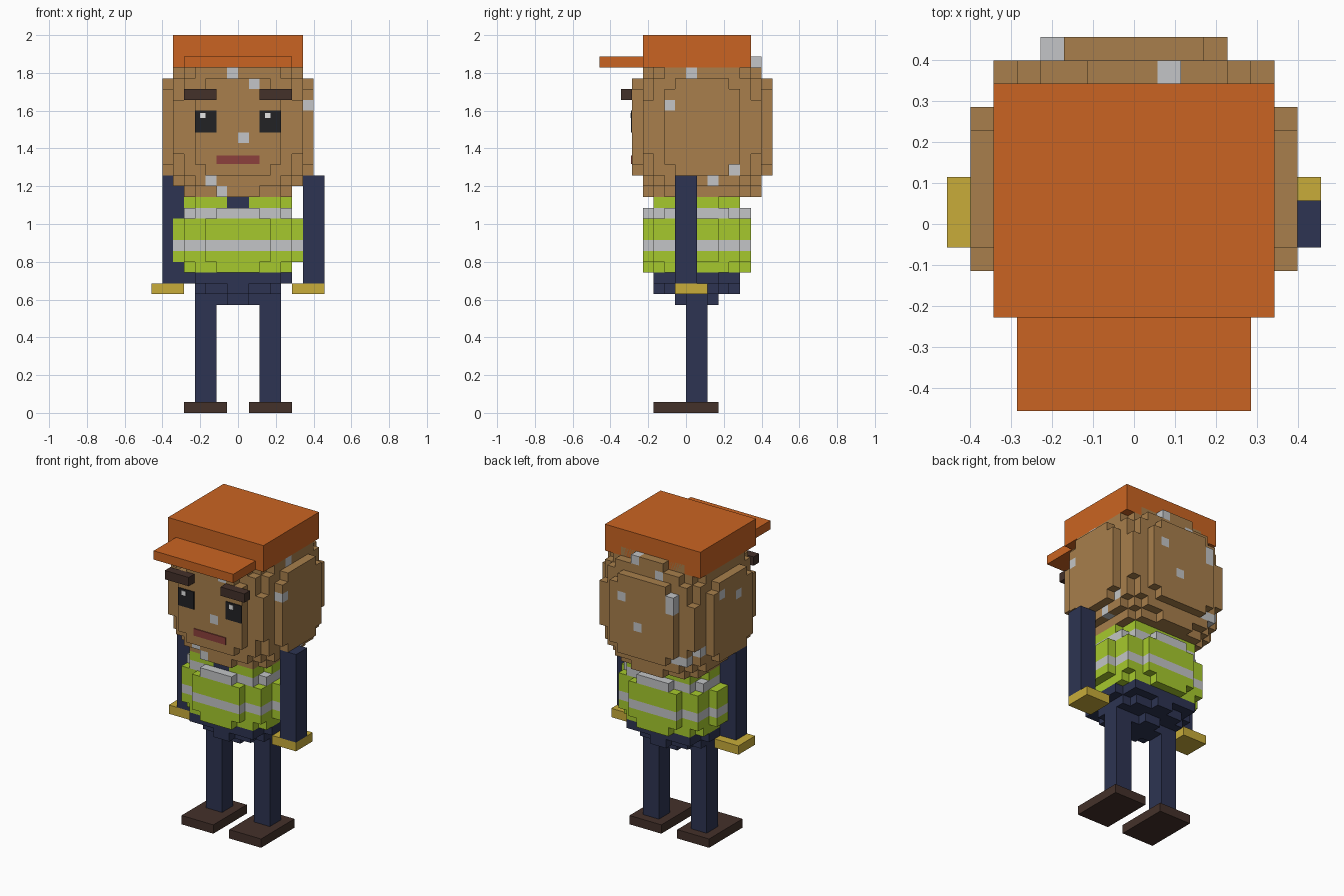
import bpy, bmesh, math
from mathutils import Vector

if "Cube" in bpy.data.objects:
    bpy.data.objects.remove(bpy.data.objects["Cube"], do_unlink=True)

U = 2 / 35  # edge of one block


def material(name, r, g, b):
    col = [((c / 255 + 0.055) / 1.055) ** 2.4 for c in (r, g, b)] + [1]
    m = bpy.data.materials.new(name)
    m.use_nodes = True
    m.diffuse_color = col
    m.node_tree.nodes["Principled BSDF"].inputs["Base Color"].default_value = col
    return m


ORANGE = material("cap orange", 202, 100, 34)
SKIN = material("skin tan", 168, 127, 76)
GREY = material("light grey", 195, 197, 199)
LIME = material("vest lime", 166, 201, 45)
NAVY = material("navy cloth", 45, 52, 82)
GOLD = material("glove yellow", 200, 172, 58)
BROWN = material("dark brown", 68, 49, 42)
BLACK = material("eye black", 34, 34, 37)
RED = material("mouth red", 140, 64, 60)
WHITE = material("eye white", 232, 232, 232)


def finish(name, bm, mats):
    mesh = bpy.data.meshes.new(name)
    bm.to_mesh(mesh)
    bm.free()
    for m in mats:
        mesh.materials.append(m)
    obj = bpy.data.objects.new(name, mesh)
    bpy.context.collection.objects.link(obj)
    return obj


def box(name, mat, x, y, z):
    """Box given by its block ranges along each axis."""
    bm = bmesh.new()
    bmesh.ops.create_cube(bm, size=1)
    for v in bm.verts:
        v.co = [U * (r[0] if c < 0 else r[1]) for c, r in zip(v.co, (x, y, z))]
    return finish(name, bm, [mat])


def pair(name, mat, x, y, z):
    box("left_" + name, mat, x, y, z)
    box("right_" + name, mat, (-x[1], -x[0]), y, z)


def block_blob(name, centre, radii, power, z_range, mats, colour):
    """Rounded solid made of blocks; colour(x, y, z) picks the slot of a block."""
    def inside(p):
        if not z_range[0] <= p[2] < z_range[1]:
            return False
        return sum(abs((i + 0.5 - c) / r) ** power
                   for i, c, r in zip(p, centre, radii)) <= 1

    bm = bmesh.new()
    verts = {}

    def corner(co):
        key = tuple(round(c) for c in co)
        if key not in verts:
            verts[key] = bm.verts.new(Vector(key) * U)
        return verts[key]

    span = range(-9, 10)
    cells = {(x, y, z) for x in span for y in span for z in range(*z_range)
             if inside((x, y, z))}
    for cell in sorted(cells):
        mid = Vector(cell) + Vector((0.5, 0.5, 0.5))
        for axis in range(3):
            for sign in (-1, 1):
                n = Vector((0, 0, 0))
                n[axis] = sign
                if tuple(round(a + b) for a, b in zip(cell, n)) in cells:
                    continue
                a = Vector((0, 0, 0))
                a[(axis + 1) % 3] = 0.5
                b = n.cross(a)
                m = mid + n / 2
                f = bm.faces.new([corner(m + p) for p in (a + b, b - a, -a - b, a - b)])
                f.material_index = colour(*cell)
    bmesh.ops.recalc_face_normals(bm, faces=bm.faces)
    return finish(name, bm, mats)


# Head with scattered pale specks
SPECKS = {"front": [(-1, 31), (1, 30), (0, 25), (-3, 21), (-2, 20)],
          "back": [(1, 32), (-2, 31), (2, 28), (0, 25), (-4, 29), (-4, 28), (-4, 22)],
          "left": [(0, 31), (-2, 28), (4, 22), (2, 21)],
          "right": [(3, 29), (0, 28), (5, 23), (6, 22)]}


def head_colour(x, y, z):
    hit = ((y < -1 and (x, z) in SPECKS["front"])
           or (y > 4 and (x, z) in SPECKS["back"])
           or (x > 3 and (y, z) in SPECKS["left"])
           or (x < -4 and (y, z) in SPECKS["right"]))
    return 1 if hit else 0


block_blob("head", (0, 1.5, 26.5), (7, 6.5, 7.4), 3, (20, 33), [SKIN, GREY], head_colour)


# Torso: navy trousers, lime vest with two reflective bands, open collar
def torso_colour(x, y, z):
    if z < 13 or (z == 19 and y < 0 and -1 <= x < 1):
        return 0
    return 2 if z in (15, 18) else 1


block_blob("torso", (0, 1, 16), (5.8, 5, 5.65), 2.5, (10, 20),
           [NAVY, LIME, GREY], torso_colour)

# Cap
box("cap_crown", ORANGE, (-6, 6), (-4, 6), (32, 35))
box("cap_brim", ORANGE, (-5, 5), (-8, -4), (32, 33))

# Face
FACE = -5
pair("eyebrow", BROWN, (2, 5), (FACE - 1, FACE), (29, 30))
pair("eye", BLACK, (2, 4), (FACE - 0.1, FACE), (26, 28))
for side, x in (("left", 2.5), ("right", -3.5)):
    box(side + "_eye_glint", WHITE, (x, x + 0.5), (FACE - 0.15, FACE), (27.3, 27.8))
box("mouth", RED, (-2, 2), (FACE - 0.1, FACE), (23.05, 23.85))

# Arms, one hanging a little further out
box("left_arm", NAVY, (6, 8), (-1, 1), (12, 22))
box("right_arm", NAVY, (-7, -5), (-1, 1), (12, 22))
pair("glove", GOLD, (5, 8), (-1, 2), (11, 12))

# Legs and shoes
pair("leg", NAVY, (2, 4), (0, 2), (1, 11))
pair("shoe", BROWN, (1, 5), (-3, 3), (0, 1))
